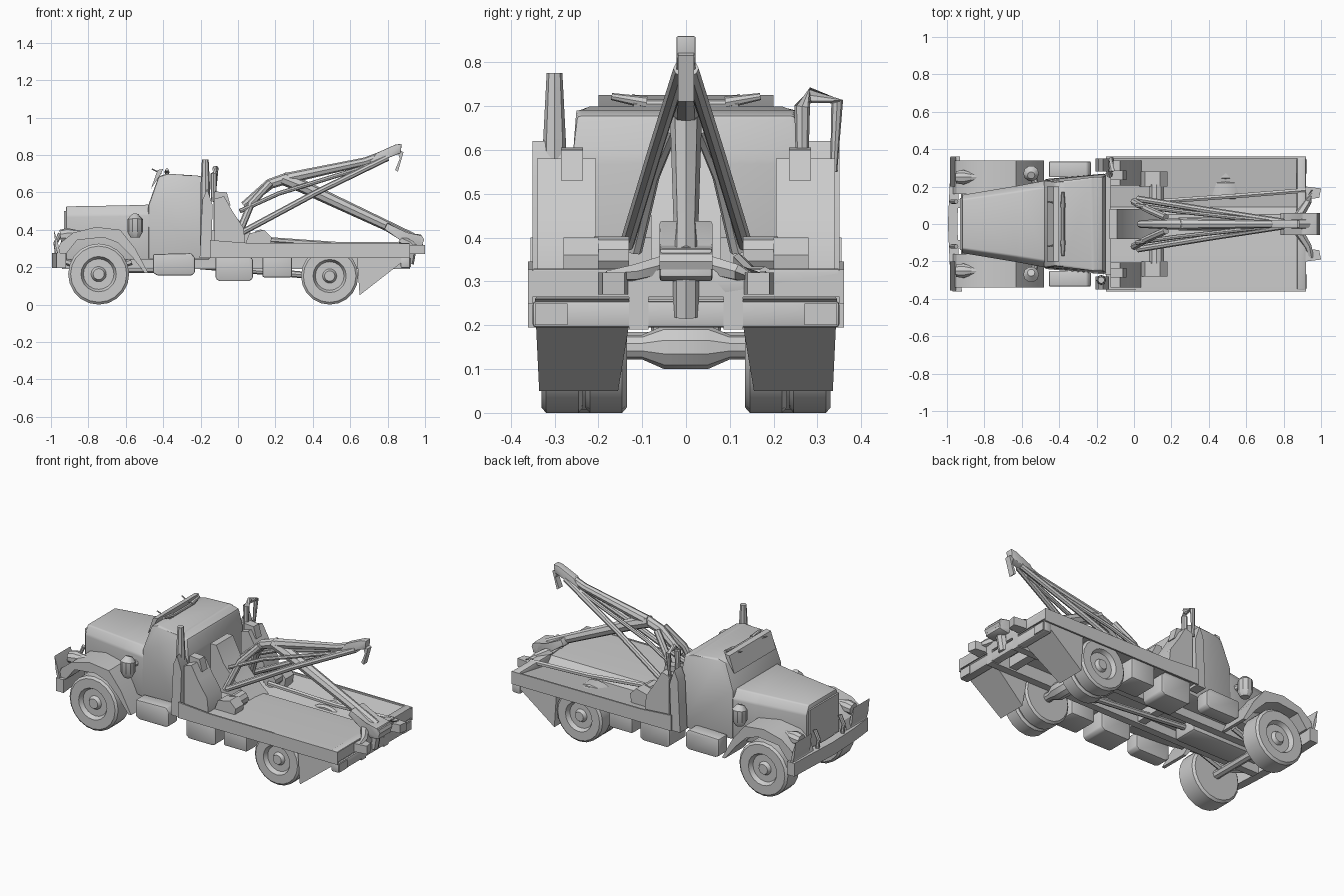
import bpy, bmesh, math
from mathutils import Vector


def finish(name, bm, angle=30):
    bmesh.ops.recalc_face_normals(bm, faces=bm.faces[:])
    me = bpy.data.meshes.new(name)
    bm.to_mesh(me)
    bm.free()
    ob = bpy.data.objects.new(name, me)
    bpy.context.collection.objects.link(ob)
    bpy.ops.object.select_all(action='DESELECT')
    ob.select_set(True)
    bpy.context.view_layer.objects.active = ob
    bpy.ops.object.shade_smooth_by_angle(angle=math.radians(angle))
    return ob


def loft(name, rings, bevel=0.0):
    """Join closed rings of equal length and cap the ends."""
    bm = bmesh.new()
    vs = [[bm.verts.new(p) for p in r] for r in rings]
    n = len(vs[0])
    for a, b in zip(vs, vs[1:]):
        for i in range(n):
            bm.faces.new((a[i], a[(i + 1) % n], b[(i + 1) % n], b[i]))
    bm.faces.new(vs[0])
    bm.faces.new(vs[-1])
    if bevel:
        bmesh.ops.bevel(bm, geom=bm.edges[:], offset=bevel, segments=2,
                        profile=0.5, affect='EDGES')
    return finish(name, bm)


def side_profile(name, pts, y0, y1, bevel=0.0):
    return loft(name, [[(x, y, z) for x, z in pts] for y in (y0, y1)], bevel)


def box(name, x, y, z, bevel=0.0):
    return side_profile(name, [(x[0], z[0]), (x[1], z[0]), (x[1], z[1]), (x[0], z[1])],
                        y[0], y[1], bevel)


def tube(name, path, r, n=8):
    """Round bar that follows a path, with one radius per point."""
    path = [Vector(p) for p in path]
    rs = r if isinstance(r, (list, tuple)) else [r] * len(path)
    rings = []
    for i, p in enumerate(path):
        d = (path[min(i + 1, len(path) - 1)] - path[max(i - 1, 0)]).normalized()
        ref = Vector((0, 1, 0)) if abs(d.y) < 0.9 else Vector((1, 0, 0))
        u = d.cross(ref).normalized()
        v = d.cross(u)
        rings.append([p + rs[i] * (u * math.cos(a) + v * math.sin(a))
                      for a in [2 * math.pi * k / n for k in range(n)]])
    return loft(name, rings)


def wheel(name, x, r, y_in, y_out, s):
    """Tyre with rounded shoulders and a shallow hub."""
    h = 0.07 * r
    prof = [(y_in, r * .55), (y_in, r * .92), (y_in + h, r), (y_out - h, r),
            (y_out, r * .92), (y_out, r * .58), (y_out - .025, r * .5),
            (y_out - .025, r * .25), (y_out - .005, r * .18)]
    rings = [[(x + q * math.cos(a), s * y, r + q * math.sin(a))
              for a in [2 * math.pi * k / 20 for k in range(20)]] for y, q in prof]
    loft(name, rings)


# cab and tapered hood
def cab_side(s):
    return [(x, s * w, z) for x, z, w in
            [(-.48, .24, .24), (-.48, .53, .235), (-.425, .685, .225), (-.38, .70, .23),
             (-.22, .69, .25), (-.165, .68, .25), (-.15, .58, .265), (-.15, .24, .27)]]


loft('cab', [cab_side(-1), cab_side(1)], .012)


def hood_ring(x, w, z0, z1):
    return [(x, -w, z0), (x, w, z0), (x, w, z1 - .05), (x, w * .85, z1),
            (x, -w * .85, z1), (x, -w, z1 - .05)]


loft('hood', [hood_ring(-.92, .155, .24, .525), hood_ring(-.62, .205, .24, .53),
              hood_ring(-.46, .235, .24, .535)], .008)
side_profile('grille', [(-.93, .25), (-.915, .25), (-.915, .5), (-.93, .5)], -.14, .14)

# sun visor, roof light bar and aerials
side_profile('sun_visor', [(-.465, .62), (-.42, .685), (-.40, .725), (-.43, .72)], -.20, .20)
tube('light_bar', [(-.38, -.12, .705), (-.38, .12, .705)], .010)
for s in (-1, 1):
    tube('light_pod', [(-.38, s * .09, .708), (-.38, s * .17, .722)], [.014, .008])
    tube('roof_aerial', [(-.41, s * .11, .70), (-.46, s * .12, .725)], .004, 5)

# front fenders, headlights and bumper
for s in (-1, 1):
    fender = [(-.97, .27), (-.95, .33), (-.88, .385), (-.76, .415), (-.63, .40), (-.55, .30),
              (-.48, .17), (-.50, .17), (-.57, .26), (-.64, .33), (-.72, .36), (-.86, .345),
              (-.92, .27)]
    side_profile('front_fender', fender, s * .16, s * .34)
    tube('headlight', [(-.95, s * .25, .365), (-.91, s * .25, .37), (-.84, s * .25, .38)],
         [.035, .04, .015], 10)
    tube('air_cleaner', [(-.55, s * .27, .36), (-.55, s * .27, .39), (-.55, s * .27, .455),
                         (-.55, s * .26, .48)], [.025, .042, .042, .02], 10)
    tube('cleaner_pipe', [(-.55, s * .27, .43), (-.52, s * .2, .43)], .018)
    tube('brush_guard', [(-.96, s * .12, .22), (-.975, s * .12, .33), (-.95, s * .12, .38)], .012)
    side_profile('bumper_marker', [(-.95, .27), (-.965, .34), (-.985, .40), (-.975, .31),
                                   (-.96, .26)], s * .20, s * .355)
loft('front_bumper', [[(x, y, .195), (x + .05, y, .195), (x + .05, y, .275), (x, y, .275)]
                      for x, y in [(-.97, -.36), (-.985, -.22), (-.995, 0), (-.985, .22), (-.98, .36)]])

# wheels, axles and chassis
for s in (-1, 1):
    wheel('front_wheel', -.745, .163, .20, .33, s)
    wheel('rear_wheel_outer', .49, .153, .235, .33, s)
    wheel('rear_wheel_inner', .49, .153, .135, .23, s)
    box('frame_rail', (-.94, .92), sorted((s * .085, s * .13)), (.19, .27))
    tube('leaf_spring', [(-.92, s * .15, .23), (-.745, s * .15, .17), (-.57, s * .15, .23)], .017, 6)
tube('front_axle', [(-.745, -.24, .16), (-.745, .24, .16)], .025)
tube('rear_axle', [(.49, y, .15) for y in (-.24, -.1, -.05, .05, .1, .24)],
     [.028, .028, .05, .05, .028, .028], 10)
tube('drive_shaft', [(-.35, 0, .22), (.45, 0, .15)], .018)
box('gearbox', (-.80, -.35), (-.08, .08), (.17, .30), .02)
for x in (-.15, .2, .75):
    box('frame_crossmember', (x, x + .05), (-.1, .1), (.20, .26))

# steps, tanks and lockers below the bed
for s in (-1, 1):
    side_profile('step_tank', [(-.455, .17), (-.43, .155), (-.25, .155), (-.23, .17), (-.23, .25),
                               (-.25, .275), (-.455, .27)], s * .25, s * .335, .008)
    side_profile('fuel_tank', [(-.12, .14), (-.10, .125), (.06, .125), (.08, .14), (.08, .24),
                               (.06, .265), (-.12, .265)], s * .17, s * .33, .008)
    box('tool_locker', (.13, .29), sorted((s * .17, s * .33)), (.145, .275), .012)

# exhaust stack and guards behind the cab
for s in (-1, 1):
    side_profile('cab_guard', [(-.205, .25), (-.145, .25), (-.135, .53), (-.165, .62),
                               (-.19, .56)], s * .28, s * .35)
tube('exhaust_stack', [(-.175, -.30, .26), (-.175, -.30, .62), (-.175, -.30, .775)],
     [.028, .026, .018])
tube('exhaust_loop', [(-.13, .265, .55), (-.13, .265, .70), (-.12, .285, .725), (-.12, .345, .71),
                      (-.13, .337, .55)], [.014, .018, .018, .014, .008])
box('rear_rack', (-.155, -.125), (-.27, .27), (.30, .40))

# deck: flush plate on one half, sloped tray on the other
loft('deck', [[(x, -.355, .265), (x, -.355, .325), (x, -.03, .325), (x, .05, .32),
               (x, .09, .275), (x, .355, .32), (x, .355, .265)] for x in (-.15, .92)])
for s in (-1, 1):
    side_profile('deck_lip', [(-.15, .25), (.92, .25), (.92, .327), (.05, .33), (-.15, .345)],
                 s * .35, s * .36)
    side_profile('side_cabinet', [(-.125, .31), (.04, .31), (.03, .41), (-.03, .50), (-.075, .58),
                                  (-.125, .565)], s * .205, s * .34)
    side_profile('winch_housing', [(.03, .30), (.17, .30), (.18, .36), (.14, .40), (.06, .38)],
                 s * .20, s * .28)
    tube('cable_winch', [(.12, s * .13, .36), (.12, s * .21, .36)], .042, 10)
    side_profile('hose_box', [(-.125, .54), (-.04, .53), (-.06, .60), (-.125, .605)],
                 s * .235, s * .285)
side_profile('mast_base', [(-.13, .31), (.15, .31), (.06, .39), (-.04, .50), (-.09, .60),
                           (-.13, .60)], -.08, .08)

# rear flaps and tail bumper
for s in (-1, 1):
    loft('mud_flap', [[(.635, s * .335, .27), (.65, s * .335, .05), (.92, s * .345, .26)],
                      [(.635, s * .12, .27), (.65, s * .155, .05), (.92, s * .12, .26)]])
    loft('tow_bracket', [[(.90, s * .13, z), (.99, s * .14, z), (1.0, s * .19, z), (.92, s * .20, z)]
                         for z in (.27, .32)])
    box('tail_light', (.90, .925), sorted((s * .27, s * .345)), (.20, .25))
box('tail_bumper', (.87, .92), (-.35, .35), (.195, .255), .008)
box('tail_beam', (.87, .92), (-.355, .355), (.265, .33), .01)

# lifting boom: main arm, side struts and mast
for s in (-1, 1):
    tube('mast_leg', [(.0, s * .12, .37), (.07, s * .08, .54), (.17, s * .035, .65)], .02)
    tube('lower_strut', [(.02, s * .135, .385), (.42, s * .07, .60), (.80, s * .012, .785)], .017)
    tube('upper_strut', [(.01, s * .10, .50), (.22, s * .07, .595), (.74, s * .012, .755)], .012)
tube('boom_arm', [(.03, 0, .53), (.17, 0, .645), (.26, 0, .675), (.68, 0, .765), (.84, 0, .825)],
     [.02, .028, .03, .022, .022])
side_profile('boom_head', [(.70, .755), (.78, .775), (.87, .81), (.875, .86), (.84, .855), (.74, .81)],
             -.022, .022, .004)
side_profile('boom_hook', [(.85, .83), (.885, .815), (.855, .71), (.84, .72), (.865, .78)], -.018, .018)

# rear wheel lift
tube('lift_arm', [(.24, 0, .675), (.34, 0, .635), (.80, 0, .42), (.93, 0, .355)],
     [.035, .035, .028, .03])
side_profile('lift_head', [(.78, .40), (.80, .44), (.90, .38), (.98, .375), (.99, .31), (.93, .30),
                           (.86, .35)], -.06, .06, .006)
for s in (-1, 1):
    tube('lift_fork', [(.88, s * .04, .34), (.93, s * .12, .32), (.95, s * .18, .31)],
         [.025, .02, .014], 6)
tube('folded_brace', [(.12, .12, .35), (.55, .15, .32), (.92, .18, .32)], .014, 6)
tube('lift_ram', [(.91, 0, .22), (.93, 0, .33)], .03)
tube('lift_pin', [(.97, -.06, .345), (.97, .06, .345)], .025)
